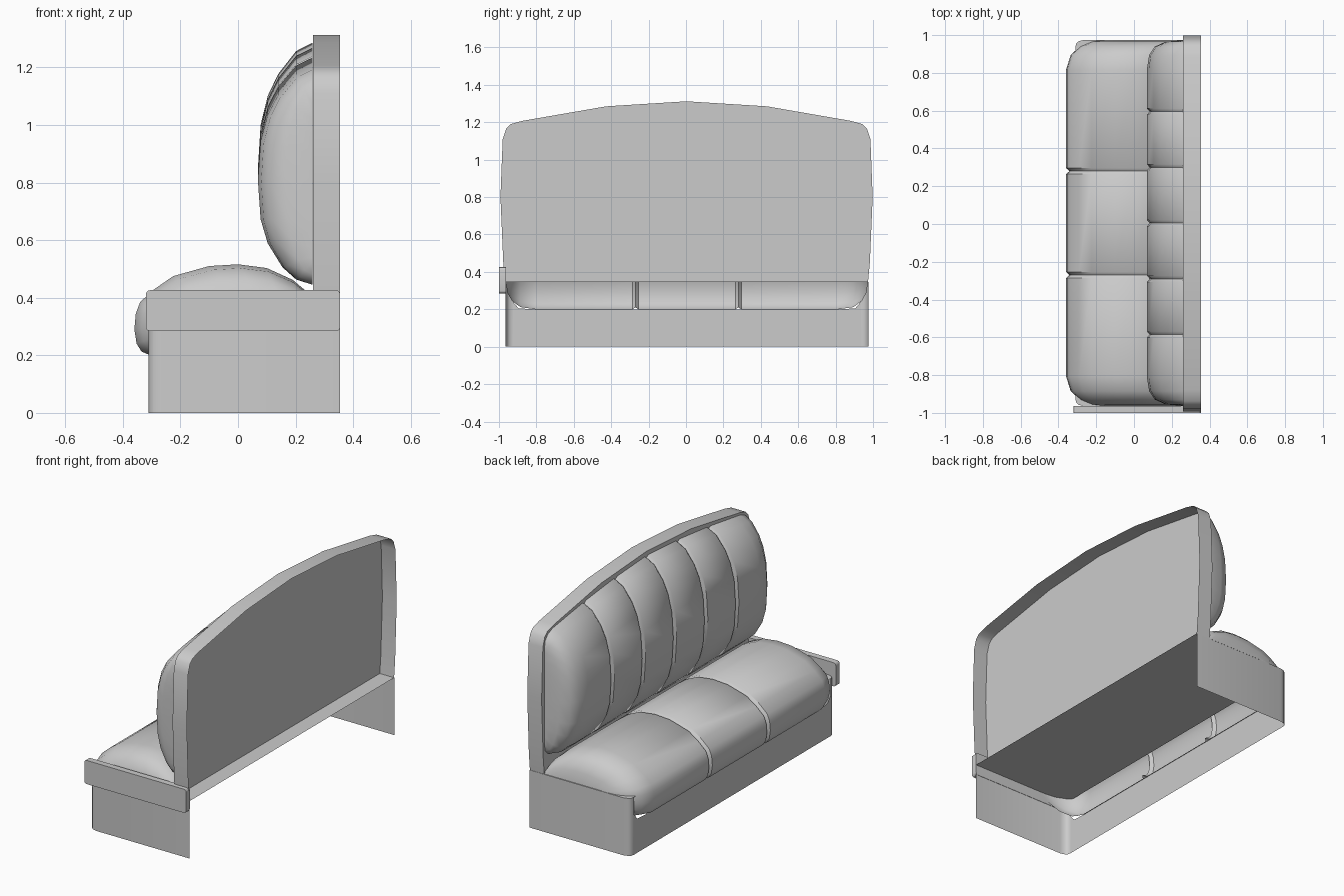
import bpy, bmesh, math

if "Cube" in bpy.data.objects:
    bpy.data.objects.remove(bpy.data.objects["Cube"])

YC = 0.005  # centre of the bench along its length


def finish(name, bm, angle=40):
    bmesh.ops.recalc_face_normals(bm, faces=bm.faces)
    me = bpy.data.meshes.new(name)
    bm.to_mesh(me)
    bm.free()
    ob = bpy.data.objects.new(name, me)
    bpy.context.collection.objects.link(ob)
    bpy.ops.object.select_all(action='DESELECT')
    ob.select_set(True)
    bpy.context.view_layer.objects.active = ob
    bpy.ops.object.shade_smooth_by_angle(angle=math.radians(angle))
    return ob


def loft(name, rows, angle=40):
    bm = bmesh.new()
    vr = [[bm.verts.new(p) for p in row] for row in rows]
    for a, b in zip(vr, vr[1:]):
        for i in range(len(a) - 1):
            bm.faces.new((a[i], a[i + 1], b[i + 1], b[i]))
    bmesh.ops.remove_doubles(bm, verts=bm.verts, dist=0.0004)
    return finish(name, bm, angle)


def lerp(x, pts):
    for (x0, y0), (x1, y1) in zip(pts, pts[1:]):
        if x <= x1:
            return y0 + (y1 - y0) * (x - x0) / (x1 - x0)
    return pts[-1][1]


def stations(ends, grooves):
    """Positions along the cushion: rounded ends plus a thin V groove per seam."""
    st = [(s * y, i, 0) for i, y in enumerate(ends) for s in (-1, 1)]
    for g in grooves:
        st += [(g - 0.016, 0, 0), (g, 0, 1), (g + 0.016, 0, 0)]
    return sorted(st)


# Base: open-backed wall running round three sides, front lowered for the cushion
half = [(0.355, 0.97, 0.345), (-0.265, 0.97, 0.345), (-0.293, 0.962, 0.345),
        (-0.306, 0.95, 0.345), (-0.31, 0.932, 0.345), (-0.31, 0.93, 0.24),
        (-0.31, 0.90, 0.205), (-0.31, 0.82, 0.2)]
path = half + [(x, -y, z) for x, y, z in reversed(half)]
loft("base_wall", [[(x, y + YC, 0), (x, y + YC, z)] for x, y, z in path])

# Seat board under the cushion
bm = bmesh.new()
bm.faces.new([bm.verts.new((x, y + YC, 0.345)) for x, y, z in path[:5] + path[-5:]])
finish("seat_board", bm)

# Backrest shell: front panel with a rim going backwards
side = [(0.97, 0.345), (0.98, 0.45), (0.995, 0.8), (0.983, 1.11), (0.965, 1.165),
        (0.94, 1.19), (0.88, 1.207), (0.43, 1.285)]
outline = side + [(0, 1.312)] + [(-y, z) for y, z in reversed(side)]
loft("backrest_rim", [[(0.26, y + YC * 0.6, z), (0.355, y + YC * 0.6, z)] for y, z in outline], 30)
bm = bmesh.new()
bm.faces.new([bm.verts.new((0.26, y + YC * 0.6, z)) for y, z in outline])
finish("backrest_panel", bm)

# Backrest cushion: arched, six padded channels
section = [(0, 0), (0.024, 0.3), (0.08, 0.55), (0.19, 0.82), (0.3, 0.95), (0.48, 1),
           (0.66, 0.95), (0.78, 0.82), (0.87, 0.63), (0.965, 0.3), (1, 0)]
top = [(0, 1.287), (0.43, 1.26), (0.9, 1.19), (1, 1.17)]
depth = [1, 0.94, 0.78, 0.48, 0]
inset = [0, 0, 0.01, 0.035, 0.08]
rows = []
for y, i, g in stations([0.82, 0.89, 0.935, 0.96, 0.968],
                        [-0.59, -0.295, 0, 0.295, 0.59]):
    zb = 0.445 + inset[i] + 0.012 * g
    zt = lerp(abs(y), top) - inset[i] - 0.012 * g
    d = 0.19 * depth[i] - 0.014 * g
    rows.append([(0.259 - d * v, y + YC, zb + (zt - zb) * u) for u, v in section])
loft("backrest_cushion", rows)

# Seat cushion: three padded sections with a lip over the front
section = [(-0.305, 0.2), (-0.335, 0.213), (-0.352, 0.24), (-0.36, 0.29), (-0.355, 0.345),
           (-0.34, 0.385), (-0.29, 0.43), (-0.225, 0.475), (-0.1, 0.51), (0, 0.516),
           (0.1, 0.503), (0.19, 0.462), (0.24, 0.42), (0.258, 0.385), (0.259, 0.347)]
sx = [1, 0.96, 0.88, 0.78, 0.67]
sz = [1, 0.92, 0.7, 0.4, 0]
rows = []
for y, i, g in stations([0.81, 0.89, 0.935, 0.96, 0.968], [-0.275, 0.275]):
    a, b = sx[i] * (1 - 0.03 * g), sz[i] * (1 - 0.07 * g)
    rows.append([(0.259 + (x - 0.259) * a, y + YC, 0.347 + (z - 0.347) * b)
                 for x, z in section])
loft("seat_cushion", rows)

# End rail, only on the front end of the bench
bm = bmesh.new()
bmesh.ops.create_cube(bm, size=1)
for v in bm.verts:
    v.co = (0.0175 + v.co.x * 0.675, -0.9815 + v.co.y * 0.037, 0.355 + v.co.z * 0.142)
edges = [e for e in bm.edges if abs(e.verts[0].co.y - e.verts[1].co.y) > 0.01]
bmesh.ops.bevel(bm, geom=edges, offset=0.015, segments=3, profile=0.5, affect='EDGES')
finish("end_rail", bm, 30)
